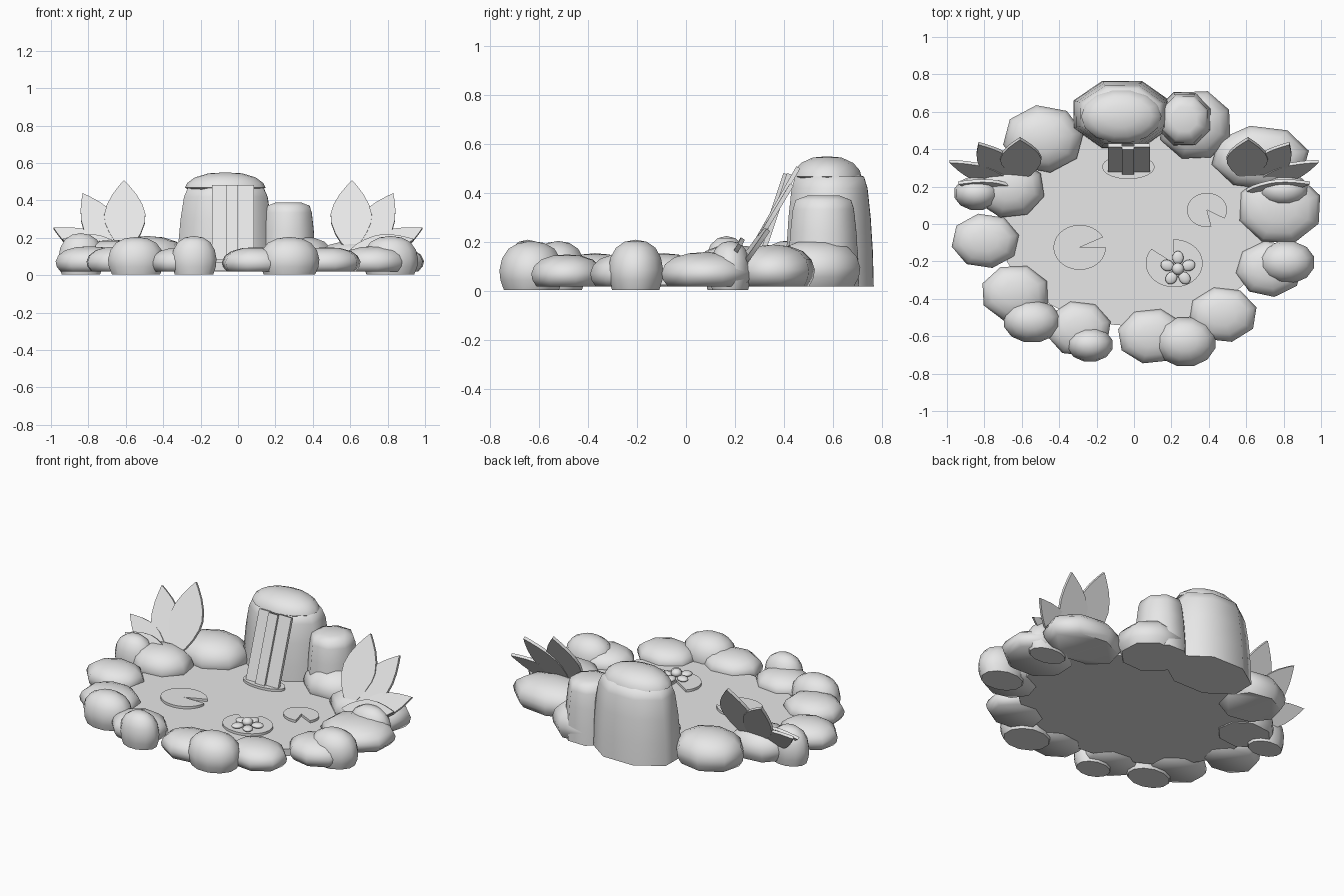
import bpy, bmesh, math
from mathutils import Vector

if "Cube" in bpy.data.objects:
    bpy.data.objects.remove(bpy.data.objects["Cube"])

stone = bpy.data.materials.new("light_grey")
stone.diffuse_color = (0.8, 0.8, 0.8, 1)
stone.use_nodes = True
stone.node_tree.nodes["Principled BSDF"].inputs["Base Color"].default_value = stone.diffuse_color


def finish(name, bm, angle=None):
    bmesh.ops.recalc_face_normals(bm, faces=bm.faces)
    me = bpy.data.meshes.new(name)
    bm.to_mesh(me)
    bm.free()
    me.materials.append(stone)
    ob = bpy.data.objects.new(name, me)
    bpy.context.collection.objects.link(ob)
    if angle:
        bpy.ops.object.select_all(action='DESELECT')
        ob.select_set(True)
        bpy.context.view_layer.objects.active = ob
        bpy.ops.object.shade_smooth_by_angle(angle=math.radians(angle))
    return ob


DOME = [(.86, 0), (.97, .2), (1, .4), (.92, .64), (.72, .84), (.4, .96)]
TALL = [(1, 0), (.98, .3), (.93, .6), (.86, .85), (.78, .95), (.45, 1)]
CAP = [(.8, 0), (1, .22), (.95, .45), (.76, .74), (.42, .95)]


def rock(name, x, y, rx, ry, z0, z1, sides=8, turn=0, profile=DOME):
    """Rounded stone: stacked rings scaled to fit its footprint."""
    bm = bmesh.new()
    angs = [2 * math.pi * i / sides + math.radians(turn) for i in range(sides)]
    mx = max(abs(math.cos(a)) for a in angs)
    my = max(abs(math.sin(a)) for a in angs)
    rings = [[bm.verts.new((x + rx * r * math.cos(a) / mx,
                            y + ry * r * math.sin(a) / my,
                            z0 + (z1 - z0) * h)) for a in angs] for r, h in profile]
    for lo, hi in zip(rings, rings[1:]):
        for i in range(sides):
            j = (i + 1) % sides
            bm.faces.new((lo[i], lo[j], hi[j], hi[i]))
    top = bm.verts.new((x, y, z1))
    for i in range(sides):
        bm.faces.new((rings[-1][i], rings[-1][(i + 1) % sides], top))
    bm.faces.new(rings[0][::-1])
    return finish(name, bm, 60)


def prism(name, outline, thickness, angle=30):
    """Flat plate extruded from a closed outline of 3D points."""
    bm = bmesh.new()
    face = bm.faces.new([bm.verts.new(p) for p in outline])
    face.normal_update()
    n = face.normal.copy()
    ext = bmesh.ops.extrude_face_region(bm, geom=[face], use_keep_orig=True)
    moved = [g for g in ext["geom"] if isinstance(g, bmesh.types.BMVert)]
    bmesh.ops.translate(bm, verts=moved, vec=n * thickness)
    return finish(name, bm, angle)


def disc(name, x, y, rx, ry, z, thickness, start=0, end=360, n=40):
    """Elliptic plate, with a wedge notch when the sweep is not full."""
    full = end - start == 360
    pts = [] if full else [(x, y, z)]
    for i in range(n if full else n + 1):
        a = math.radians(start + (end - start) * i / n)
        pts.append((x + rx * math.cos(a), y + ry * math.sin(a), z))
    return prism(name, pts, thickness)


# Water surface
WATER = 0.07
disc("water", 0, 0, .73, .545, .025, WATER - .025, n=48)

# Ring of low stones: x, y, rx, ry, top, turn
low = [(-.485, .455, .215, .18, .21, 10), (-.665, .19, .185, .155, .19, 30),
       (-.795, -.09, .18, .145, .155, 12), (-.635, -.37, .175, .145, .155, 25),
       (-.295, -.56, .17, .145, .15, 15), (.095, -.60, .18, .145, .15, 30),
       (.475, -.485, .18, .145, .15, 15), (.725, -.24, .18, .15, .155, 8),
       (.78, .085, .215, .185, .16, 20), (.675, .355, .26, .17, .19, 12),
       (.325, .53, .19, .18, .21, 25)]
for i, (x, y, rx, ry, top, turn) in enumerate(low):
    rock(f"edge_stone_{i + 1}", x, y, rx, ry, .02, top, 8, turn)

# Rounder stones sitting on the ring
upper = [(-.545, -.52, .15, .112, .205), (-.235, -.645, .12, .09, .21),
         (.275, -.63, .16, .13, .205), (.815, -.205, .148, .112, .21),
         (.80, .18, .132, .085, .205), (-.84, .165, .12, .09, .225)]
for i, (x, y, rx, ry, top) in enumerate(upper):
    rock(f"round_stone_{i + 1}", x, y, rx, ry, .005, top, 12, 15)

# Waterfall boulders and capstone
rock("waterfall_boulder", -.065, .585, .26, .18, .02, .49, 8, 22, TALL)
rock("side_boulder", .27, .56, .145, .145, .02, .39, 8, 22, TALL)
rock("capstone", -.068, .575, .215, .14, .445, .55, 14, 0, CAP)

# Waterfall: three sloped strips and the splash plate
for i, (xa, xb, off) in enumerate([(-.14, -.065, 0), (-.065, 0, .014), (0, .085, 0)]):
    prism(f"waterfall_strip_{i + 1}",
          [(xa, .29 - off, .06), (xb, .29 - off, .06),
           (xb, .43 - off, .475), (xa, .43 - off, .475)], .02)
disc("splash_plate", -.03, .305, .14, .065, WATER, .015, n=28)

# Lily pads
disc("lily_pad_left", -.29, -.125, .14, .12, WATER, .015, 27, 360)
disc("lily_pad_middle", .215, -.21, .152, .128, WATER, .015, 143, 452)
disc("lily_pad_right", .39, .075, .107, .091, WATER, .015, -30, 283)


# Lily flower
def ellipsoid(name, loc, scale, turn=0):
    bpy.ops.mesh.primitive_uv_sphere_add(segments=16, ring_count=8, location=loc,
                                         rotation=(0, 0, turn))
    ob = bpy.context.object
    ob.name, ob.scale = name, scale
    ob.data.materials.append(stone)
    bpy.ops.object.shade_smooth()


FX, FY = .235, -.24
for i in range(5):
    a = math.pi / 2 + i * math.tau / 5
    ellipsoid(f"petal_{i + 1}", (FX + .06 * math.cos(a), FY + .06 * math.sin(a), .1),
              (.036, .03, .015), a)
ellipsoid("flower_centre", (FX, FY, .115), (.032, .032, .025))


# Leaf fans on both sides: base point, tip point, half width
def leaf(name, base, tip, half):
    base, tip = Vector(base), Vector(tip)
    d = tip - base
    normal = Vector((0, -.87, .5))
    side = d.cross(normal).normalized()
    prof = [(.12, .45), (.25, .75), (.4, .96), (.52, 1), (.66, .86), (.8, .58), (.92, .25)]
    right = [base + d * t + side * half * w for t, w in prof]
    left = [base + d * t - side * half * w for t, w in reversed(prof)]
    prism(name, [base] + right + [tip] + left, .018)


for label, s in (("left", -1), ("right", 1)):
    fan = [((.60, .25, .12), (.61, .465, .5), .11),
           ((.64, .25, .10), (.83, .445, .43), .095),
           ((.64, .24, .09), (.985, .355, .245), .075),
           ((.60, .225, .13), (.94, .245, .185), .06)]
    for i, (b, t, w) in enumerate(fan):
        shift = .012 * i
        leaf(f"leaf_{label}_{i + 1}", (s * b[0], b[1] - shift, b[2]),
             (s * t[0], t[1] - shift * .5, t[2]), w)
